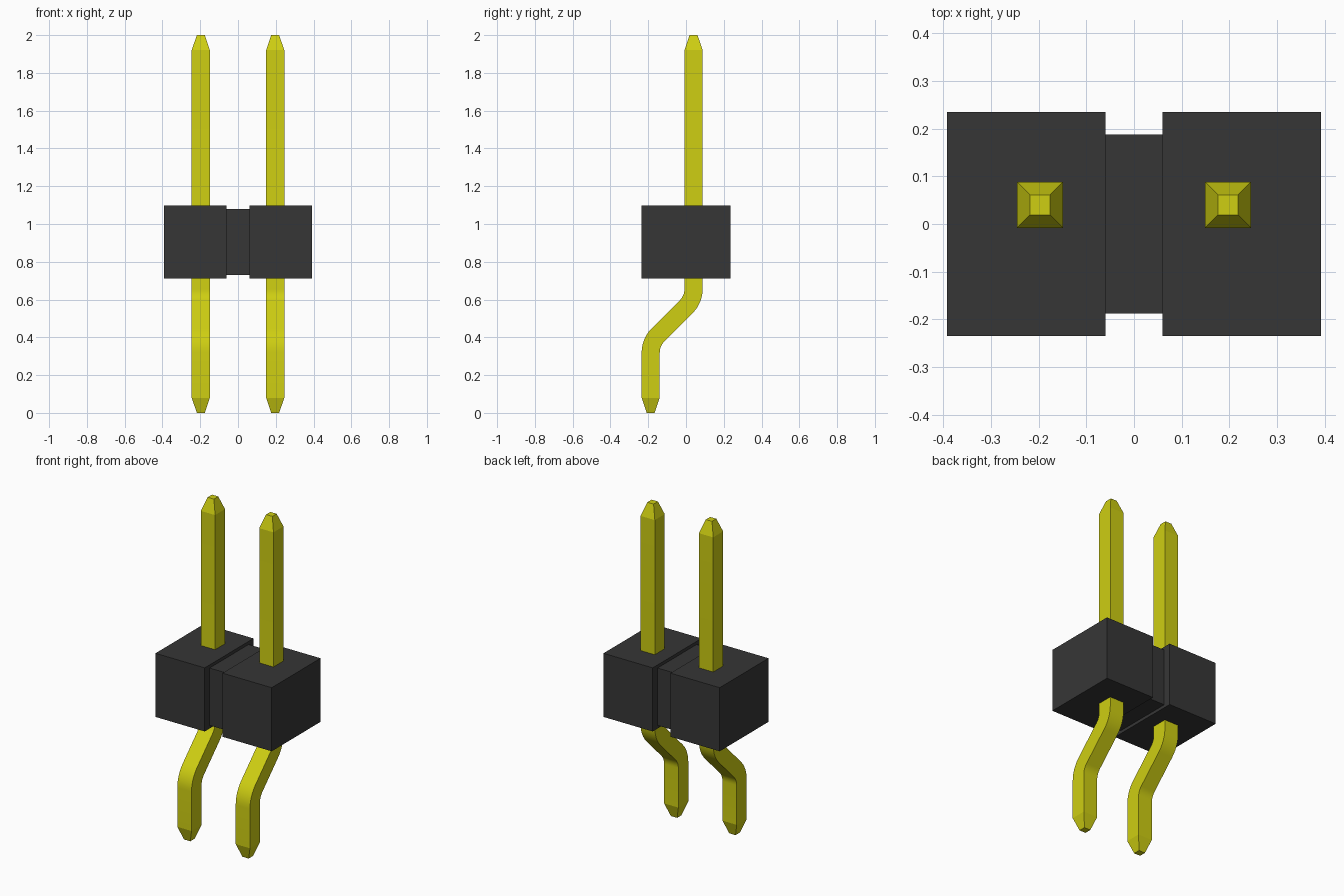
import bpy, bmesh, math

if "Cube" in bpy.data.objects:
    bpy.data.objects.remove(bpy.data.objects["Cube"], do_unlink=True)


def material(name, rgb):
    m = bpy.data.materials.new(name)
    m.use_nodes = True
    m.diffuse_color = (*rgb, 1)
    m.node_tree.nodes["Principled BSDF"].inputs["Base Color"].default_value = (*rgb, 1)
    return m


black = material("black plastic", (0.037, 0.037, 0.037))
gold = material("yellow metal", (0.62, 0.62, 0.006))


def add_object(name, bm, mat):
    bmesh.ops.recalc_face_normals(bm, faces=bm.faces)
    me = bpy.data.meshes.new(name)
    bm.to_mesh(me)
    bm.free()
    me.materials.append(mat)
    ob = bpy.data.objects.new(name, me)
    bpy.context.collection.objects.link(ob)
    return ob


def box(name, lo, hi, mat):
    bm = bmesh.new()
    bmesh.ops.create_cube(bm, size=1)
    for v in bm.verts:
        v.co = [(a + b) / 2 + c * (b - a) for a, b, c in zip(lo, hi, v.co)]
    return add_object(name, bm, mat)


# Pin dimensions
HALF, TIP = 0.048, 0.021
Y_LOW, Y_HIGH = -0.187, 0.04
Z_BEND, Z_STRAIGHT = 0.32, 0.655
STEPS = 6
# Radius that joins two 45 degree arcs with a straight diagonal
c = math.sqrt(0.5)
RADIUS = ((Z_STRAIGHT - Z_BEND) - (Y_HIGH - Y_LOW)) / (2 * (2 * c - 1))


def pin(name, x):
    # Path rings: y, z, lean angle, half width
    path = [(Y_LOW, 0, 0, TIP), (Y_LOW, 0.08, 0, HALF)]
    angles = [math.radians(45) * i / STEPS for i in range(STEPS + 1)]
    for t in angles:
        path.append((Y_LOW + RADIUS * (1 - math.cos(t)), Z_BEND + RADIUS * math.sin(t), t, HALF))
    for t in reversed(angles):
        path.append((Y_HIGH - RADIUS * (1 - math.cos(t)), Z_STRAIGHT - RADIUS * math.sin(t), t, HALF))
    path += [(Y_HIGH, 1.92, 0, HALF), (Y_HIGH, 2, 0, TIP)]

    # Sweep a square section along the path
    bm = bmesh.new()
    rings = []
    for y, z, t, h in path:
        rings.append([bm.verts.new((x + sx * h, y + sy * h * math.cos(t), z - sy * h * math.sin(t)))
                      for sx, sy in ((-1, -1), (1, -1), (1, 1), (-1, 1))])
    for a, b in zip(rings, rings[1:]):
        for i in range(4):
            j = (i + 1) % 4
            bm.faces.new((a[i], a[j], b[j], b[i]))
    bm.faces.new(rings[0])
    bm.faces.new(rings[-1])
    ob = add_object(name, bm, gold)

    # Smooth bends, sharp corners and tips
    bpy.ops.object.select_all(action="DESELECT")
    ob.select_set(True)
    bpy.context.view_layer.objects.active = ob
    bpy.ops.object.shade_smooth_by_angle(angle=math.radians(12))


# Housing blocks joined by a slimmer bridge
box("right_housing", (-0.392, -0.235, 0.711), (-0.06, 0.235, 1.099), black)
box("left_housing", (0.06, -0.235, 0.711), (0.392, 0.235, 1.099), black)
box("housing_bridge", (-0.06, -0.188, 0.73), (0.06, 0.188, 1.08), black)

# Bent square pins
pin("right_pin", -0.197)
pin("left_pin", 0.197)
